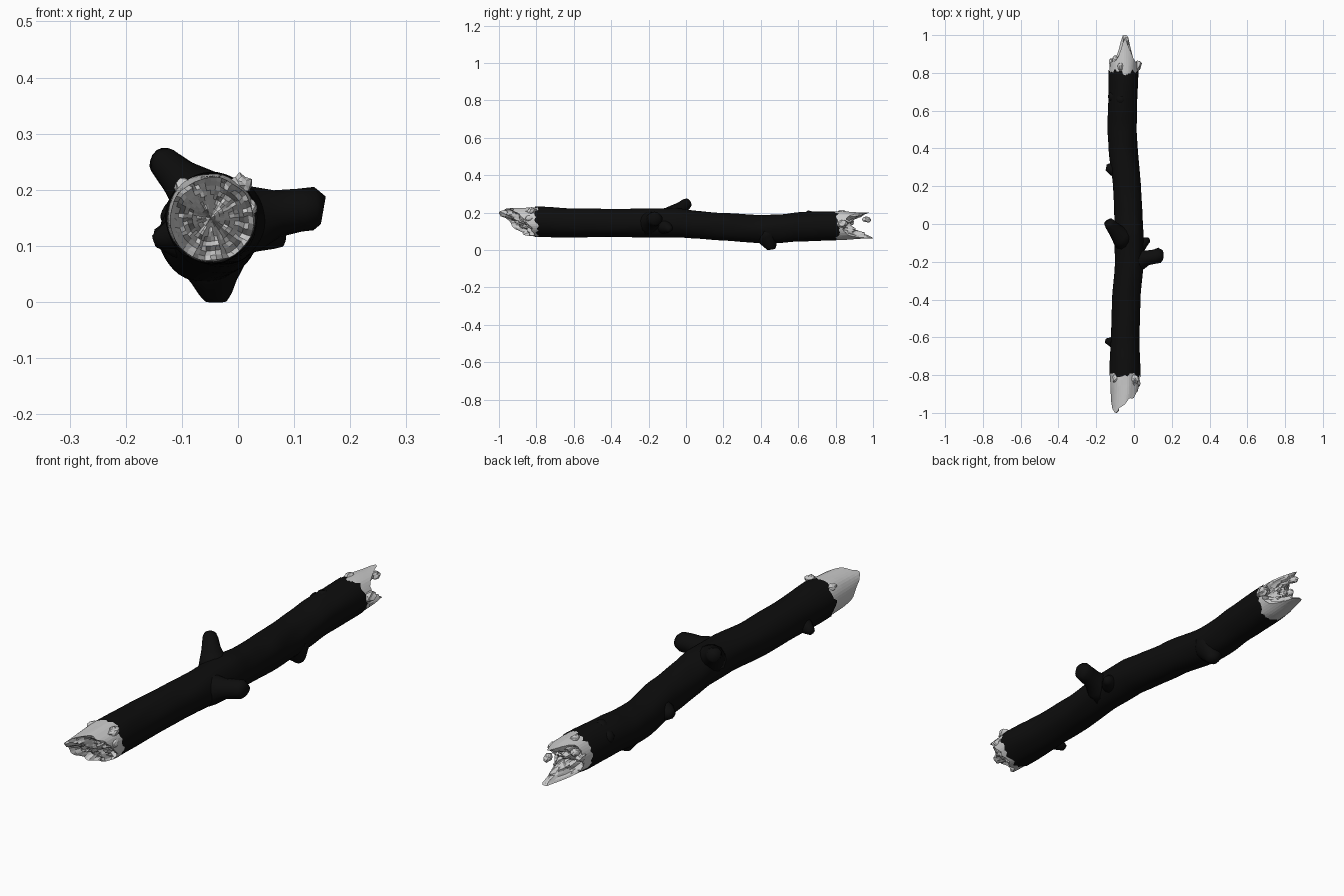
import bpy, bmesh, math, random
from mathutils import Vector, noise

random.seed(4)
old = bpy.data.objects.get("Cube")
if old:
    bpy.data.objects.remove(old)


def material(name, value):
    m = bpy.data.materials.new(name)
    m.use_nodes = True
    col = (value, value, value, 1)
    m.diffuse_color = col
    node = m.node_tree.nodes["Principled BSDF"]
    node.inputs["Base Color"].default_value = col
    node.inputs["Roughness"].default_value = 0.9
    return m


BARK = material("black bark", 0.004)
WOOD = material("pale wood", 0.6)

# Centre line of the log: y, x, z, radius
PATH = [(-1.0, -.05, .15, .072), (-.8, -.048, .15, .081), (-.6, -.048, .146, .077),
        (-.4, -.042, .143, .075), (-.2, -.025, .145, .076), (-.05, -.025, .146, .077),
        (.05, -.028, .136, .075), (.2, -.037, .124, .075), (.4, -.058, .111, .076),
        (.5, -.062, .114, .077), (.6, -.06, .124, .077), (.8, -.055, .13, .079),
        (1.0, -.05, .13, .071)]


def log_at(y):
    """Smoothly blended centre and radius of the log at y."""
    y = max(-1, min(1, y))
    for a, b in zip(PATH, PATH[1:]):
        if y <= b[0]:
            t = (y - a[0]) / (b[0] - a[0])
            t = t * t * (3 - 2 * t) * .5 + t * .5
            x, z, r = (a[i] + (b[i] - a[i]) * t for i in (1, 2, 3))
            return x, z, r


def finish(name, bm, mat, smooth):
    bmesh.ops.recalc_face_normals(bm, faces=bm.faces)
    me = bpy.data.meshes.new(name)
    bm.to_mesh(me)
    bm.free()
    me.materials.append(mat)
    ob = bpy.data.objects.new(name, me)
    bpy.context.collection.objects.link(ob)
    for p in me.polygons:
        p.use_smooth = smooth
    return ob


def loft(name, rings, mat, smooth=True, caps=(False, False)):
    """Skin a list of equal-length point rings."""
    bm = bmesh.new()
    vs = [[bm.verts.new(p) for p in ring] for ring in rings]
    n = len(vs[0])
    for a, b in zip(vs, vs[1:]):
        for i in range(n):
            j = (i + 1) % n
            bm.faces.new((a[i], a[j], b[j], b[i]))
    for use, ring in zip(caps, (vs[0], vs[-1])):
        if use:
            bm.faces.new(ring)
    return finish(name, bm, mat, smooth)


# Bark sleeve with ragged ends
SIDES, STEPS = 40, 64
rings = []
for k in range(STEPS + 1):
    y = -.8 + 1.61 * k / STEPS
    x, z, r = log_at(y)
    ring = []
    for i in range(SIDES):
        a = math.tau * i / SIDES
        c, s = math.cos(a), math.sin(a)
        rr = r * (1 + .05 * noise.noise(Vector((c * 1.5, y * 6, s * 1.5))))
        rag = random.uniform(-.014, .014) if k in (0, STEPS) else 0
        ring.append((x + rr * c, y + rag, z + rr * s))
    rings.append(ring)
loft("bark", rings, BARK)


# Splintered wood: length of the break at unit position u (sideways), v (up)
def front_length(u, v):
    spike = math.exp(-((u + .55) ** 2 + (v - .5) ** 2) / .12)
    return .895 - .045 * u + .06 * v + .05 * spike


def back_length(u, v):
    ridge = math.exp(-((u - .05) / .5) ** 2)
    lift = abs(v) if v < 0 else .65 * v
    return .85 + ridge * (.05 + .12 * lift)


def broken_end(name, sign, length):
    rings = []
    n, axial, radial = 44, 7, 9

    def point(a, f, y, bump=0):
        x, z, r = log_at(y)
        c, s = math.cos(a), math.sin(a)
        r *= f * (.97 + .04 * noise.noise(Vector((c * 2, y * 9, s * 2))))
        return (x + r * c, max(-1, min(1, y + bump)), z + r * s)

    def rough(u, v, scale):
        return noise.noise(Vector((u * scale, v * scale, sign * 7.3)))

    rims = [length(math.cos(math.tau * i / n), math.sin(math.tau * i / n))
            + .022 * rough(math.cos(math.tau * i / n), math.sin(math.tau * i / n), 3.5)
            for i in range(n)]
    # outer skin
    for k in range(axial + 1):
        t = k / axial
        rings.append([point(math.tau * i / n, 1, sign * (.77 + (rims[i] - .77) * t))
                      for i in range(n)])
    # crumpled fracture face
    for k in range(1, radial + 1):
        f = max(1 - k / radial, .01)
        ring = []
        for i in range(n):
            a = math.tau * i / n
            u, v = f * math.cos(a), f * math.sin(a)
            d = length(u, v) - .02 * min(1, (1 - f) * 4)
            d += .028 * rough(u, v, 3.5) + .022 * rough(u, v, 8)
            ring.append(point(a + .12 * rough(u, v, 5) * f, f, sign * d))
        rings.append(ring)
    loft(name, rings, WOOD, False, (False, True))


broken_end("front_broken_wood", -1, front_length)
broken_end("back_broken_wood", 1, back_length)


# Branch stubs: flared sweeps along short paths of (point, radius)
def stub(name, path, sides=14):
    pts = [Vector(p[:3]) for p in path]
    rings = []
    for k, p in enumerate(pts):
        d = (pts[min(k + 1, len(pts) - 1)] - pts[max(k - 1, 0)]).normalized()
        e = d.orthogonal().normalized()
        g = d.cross(e)
        r = path[k][3]
        ring = []
        for i in range(sides):
            a = math.tau * i / sides
            w = r * (1 + .12 * noise.noise(p * 20 + Vector((math.cos(a), math.sin(a), 0))))
            ring.append(p + e * w * math.cos(a) + g * w * math.sin(a))
        rings.append(ring)
    ob = loft(name, rings, BARK, True, (True, True))
    return ob


stub("left_branch", [(-.01, -.2, .145, .07), (.035, -.19, .15, .055), (.07, -.18, .157, .041),
                     (.11, -.172, .163, .038), (.135, -.165, .166, .038), (.152, -.165, .163, .025)])
stub("left_twig", [(.0, -.13, .13, .05), (.04, -.105, .122, .034), (.065, -.09, .115, .021),
                   (.08, -.083, .111, .013)])
stub("upper_branch", [(-.045, -.09, .165, .065), (-.075, -.06, .195, .05),
                      (-.105, -.025, .224, .036), (-.128, .0, .245, .031),
                      (-.137, .012, .252, .026)])
stub("lower_branch", [(-.05, .42, .105, .07), (-.046, .435, .065, .058), (-.042, .448, .035, .04),
                      (-.04, .455, .014, .029), (-.04, .457, .002, .02)])
for name, tip, r in (("front_knot", (-.148, -.618, .108), .016),
                     ("middle_knot", (-.147, .3, .115), .02),
                     ("back_knot", (-.13, .68, .165), .02),
                     ("top_knot", (-.075, .665, .206), .02)):
    x, z, _ = log_at(tip[1])
    core, end = Vector((x, tip[1] - .02, z)), Vector(tip)
    stub(name, [(*core.lerp(end, t), r * k)
                for t, k in ((.3, 2.4), (.7, 1.8), (.9, 1.15), (1, .8))], 10)

# Loose wood splinters around the bark edges
for i, (x, y, z, s) in enumerate([(-.095, -.82, .203, .018), (.003, -.825, .208, .02),
                                  (.02, -.84, .17, .014), (-.112, .85, .14, .02),
                                  (-.1, .872, .165, .016), (.018, .84, .14, .02),
                                  (-.07, .83, .2, .015), (-.04, .965, .165, .016)]):
    bm = bmesh.new()
    bmesh.ops.create_icosphere(bm, subdivisions=2, radius=s)
    for v in bm.verts:
        v.co *= 1 + .5 * noise.noise(v.co * 60 + Vector((i, 0, 0)))
        v.co.y *= 1.4
        v.co += Vector((x, y, z))
    finish(f"splinter_{i + 1}", bm, WOOD, False)
